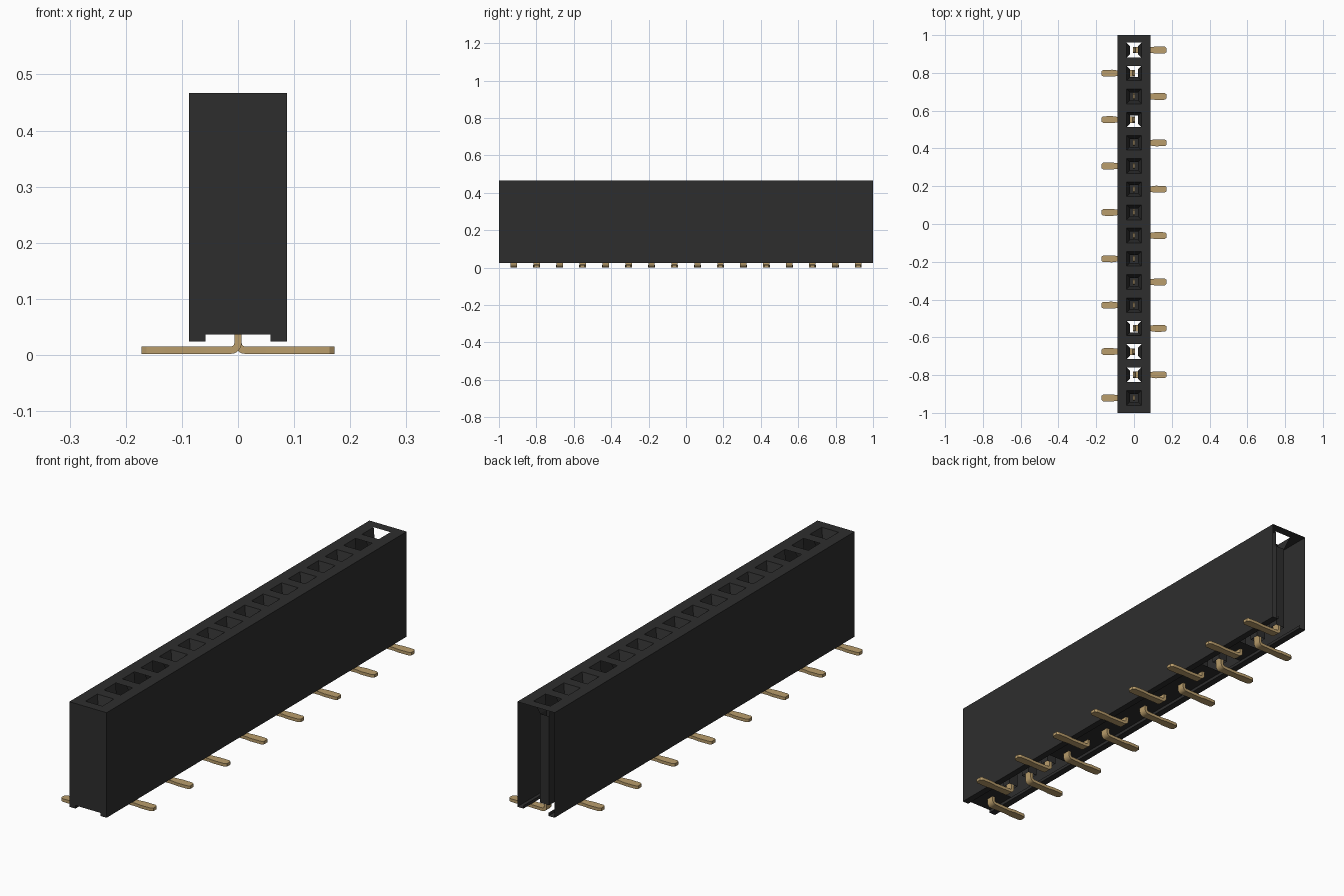
import bpy, bmesh, math

cube = bpy.data.objects.get("Cube")
if cube:
    bpy.data.objects.remove(cube, do_unlink=True)

COUNT, PITCH = 16, 0.1228
HALF_W, BASE, TOP = 0.087, 0.024, 0.467
CORNERS = [(-1, -1), (1, -1), (1, 1), (-1, 1)]
# Lead-in slopes left open, by socket (0 = front slope, 2 = back slope)
OPEN_SLOPES = {1: (0, 2), 2: (0, 2), 3: (2,), 12: (0,), 14: (2,), 15: (0, 2)}


def material(name, color):
    m = bpy.data.materials.new(name)
    m.use_nodes = True
    m.diffuse_color = (*color, 1)
    bsdf = m.node_tree.nodes["Principled BSDF"]
    bsdf.inputs["Base Color"].default_value = (*color, 1)
    bsdf.inputs["Roughness"].default_value = 0.6
    return m


black = material("black plastic", (0.027, 0.027, 0.027))
gold = material("gold plating", (0.49, 0.34, 0.15))


def finish(bm, name, mat):
    bmesh.ops.remove_doubles(bm, verts=bm.verts, dist=1e-5)
    mesh = bpy.data.meshes.new(name)
    bm.to_mesh(mesh)
    bm.free()
    mesh.materials.append(mat)
    obj = bpy.data.objects.new(name, mesh)
    bpy.context.collection.objects.link(obj)
    return obj


def face(bm, pts):
    bm.faces.new([bm.verts.new(p) for p in pts])


def ring(bm, a, b, skip=()):
    """Four quads joining two square loops."""
    for k in range(4):
        if k not in skip:
            n = (k + 1) % 4
            face(bm, [a[k], a[n], b[n], b[k]])


def square(y, r, z):
    return [(sx * r, y + sy * r, z) for sx, sy in CORNERS]


def pin_y(i):
    return (i - (COUNT - 1) / 2) * PITCH


# Housing: thin shell, closed at the front and open at the back
bm = bmesh.new()
left = [(-0.058, 0.037), (-0.058, BASE), (-HALF_W, BASE), (-HALF_W, TOP)]
section = left + [(-x, z) for x, z in reversed(left)]
for j, ((px, pz), (qx, qz)) in enumerate(zip(section, section[1:])):
    if j != 3:  # the top is built cell by cell
        face(bm, [(px, -1, pz), (qx, -1, qz), (qx, 1, qz), (px, 1, pz)])
face(bm, [(x, -1, z) for x, z in reversed(section)])

# Socket cells: top rim, tapered lead-in, square well and floor
for i in range(COUNT):
    y = pin_y(i)
    y0 = -1 if i == 0 else y - PITCH / 2
    y1 = 1 if i == COUNT - 1 else y + PITCH / 2
    rim = [(sx * HALF_W, y0 if sy < 0 else y1, TOP) for sx, sy in CORNERS]
    mouth = square(y, 0.039, TOP)
    throat = square(y, 0.021, TOP - 0.055)
    ring(bm, rim, mouth)
    ring(bm, mouth, throat, OPEN_SLOPES.get(i, ()))
    ring(bm, throat, square(y, 0.021, 0.037))
    if i not in OPEN_SLOPES:
        face(bm, [(-0.058, y0, 0.037), (-0.058, y1, 0.037),
                  (0.058, y1, 0.037), (0.058, y0, 0.037)])
finish(bm, "housing", black)


def make_pin(i):
    """Sweep a flat strip down the well, round the bend and out to the foot."""
    side = 1 if i % 2 else -1
    t, r = 0.0065, 0.013
    # centre x, centre z, direction angle, half width
    path = [(0, 0.37, 0, 0.011), (0, 0.36, 0, 0.017), (0, 0.0215, 0, 0.017)]
    for s in range(1, 6):
        a = math.radians(18 * s)
        path.append((r - r * math.cos(a), 0.0215 - r * math.sin(a), a, 0.017))
    flat = math.pi / 2
    path += [(0.09, 0.0085, flat, 0.015), (0.115, 0.0085, flat, 0.0185),
             (0.163, 0.0085, flat, 0.0175), (0.172, 0.0085, flat, 0.011)]
    bm = bmesh.new()
    loops = []
    for x, z, a, w in path:
        nx, nz = math.cos(a) * t, math.sin(a) * t
        loops.append([bm.verts.new((side * (x + sx * nx), pin_y(i) + sy * w, z + sx * nz))
                      for sx, sy in CORNERS])
    for a, b in zip(loops, loops[1:]):
        for k in range(4):
            n = (k + 1) % 4
            bm.faces.new([a[k], a[n], b[n], b[k]])
    bm.faces.new(loops[0])
    bm.faces.new(loops[-1])
    bmesh.ops.recalc_face_normals(bm, faces=bm.faces)
    obj = finish(bm, f"contact_pin_{i + 1:02d}", gold)
    bpy.ops.object.select_all(action='DESELECT')
    obj.select_set(True)
    bpy.context.view_layer.objects.active = obj
    bpy.ops.object.shade_smooth_by_angle(angle=math.radians(25))


# Contact pins with feet on alternating sides
for i in range(COUNT):
    make_pin(i)
